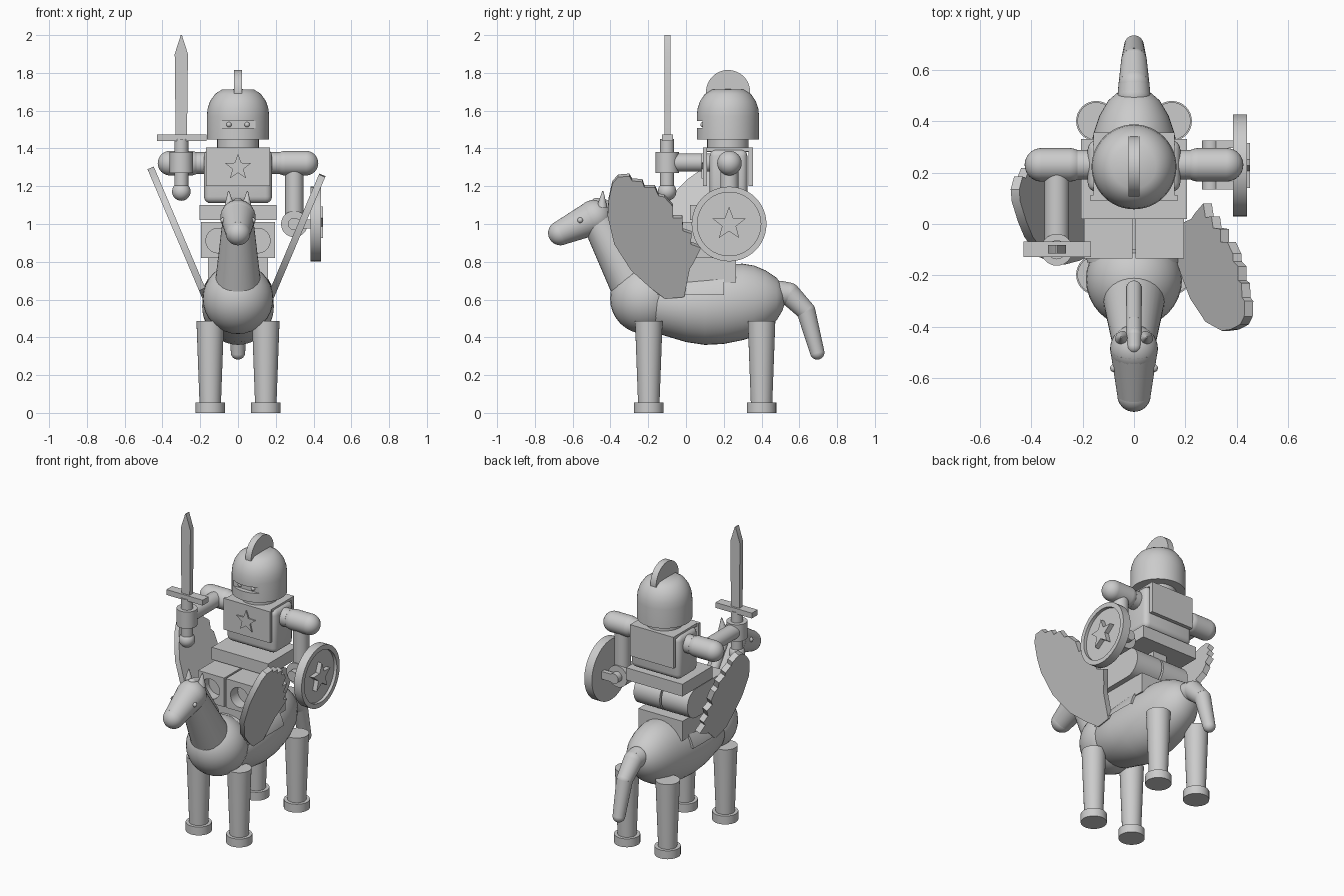
import bpy, bmesh
from math import sin, cos, pi, radians
from mathutils import Matrix, Vector

old = bpy.data.objects.get("Cube")
if old:
    bpy.data.objects.remove(old)

grey = bpy.data.materials.new("plain_grey")
grey.use_nodes = True
grey.diffuse_color = (0.6, 0.6, 0.6, 1)
grey.node_tree.nodes["Principled BSDF"].inputs["Base Color"].default_value = (0.6, 0.6, 0.6, 1)

X, Y, Z = Vector((1, 0, 0)), Vector((0, 1, 0)), Vector((0, 0, 1))


def smooth(obj):
    obj.data.shade_smooth()
    obj.data.set_sharp_from_angle(angle=radians(35))


def finish(name, bm):
    bmesh.ops.recalc_face_normals(bm, faces=bm.faces)
    me = bpy.data.meshes.new(name)
    bm.to_mesh(me)
    bm.free()
    me.materials.append(grey)
    obj = bpy.data.objects.new(name, me)
    bpy.context.collection.objects.link(obj)
    smooth(obj)
    return obj


def box(name, lo, hi, bevel=0):
    lo, hi = Vector(lo), Vector(hi)
    bm = bmesh.new()
    bmesh.ops.create_cube(bm, size=1, matrix=Matrix.Translation((lo + hi) / 2) @ Matrix.Diagonal((*(hi - lo), 1)))
    if bevel:
        bmesh.ops.bevel(bm, geom=bm.edges[:], offset=bevel, segments=4, profile=0.5, affect='EDGES')
    return finish(name, bm)


def add_cone(bm, a, b, r1, r2):
    a, b = Vector(a), Vector(b)
    m = Matrix.Translation((a + b) / 2) @ (b - a).to_track_quat('Z', 'Y').to_matrix().to_4x4()
    bmesh.ops.create_cone(bm, cap_ends=True, segments=32, radius1=r1, radius2=r2, depth=(b - a).length, matrix=m)


def cone(name, a, b, r1, r2=None):
    bm = bmesh.new()
    add_cone(bm, a, b, r1, r1 if r2 is None else r2)
    return finish(name, bm)


def ball(name, c, r):
    return tube(name, [(c, r)])


def tube(name, joints):
    """Chain of tapered rods with round joints."""
    bm = bmesh.new()
    for c, r in joints:
        bmesh.ops.create_uvsphere(bm, u_segments=32, v_segments=16, radius=r, matrix=Matrix.Translation(c))
    for (a, r1), (b, r2) in zip(joints, joints[1:]):
        add_cone(bm, a, b, r1, r2)
    return finish(name, bm)


def lathe(name, profile, origin, axis=Z):
    bm = bmesh.new()
    vs = [bm.verts.new((r, 0, h)) for r, h in profile]
    es = [bm.edges.new(p) for p in zip(vs, vs[1:])]
    bmesh.ops.spin(bm, geom=vs + es, cent=(0, 0, 0), axis=Z, angle=2 * pi, steps=48)
    bmesh.ops.remove_doubles(bm, verts=bm.verts, dist=0.0005)
    bm.transform(Matrix.Translation(origin) @ axis.to_track_quat('Z', 'Y').to_matrix().to_4x4())
    return finish(name, bm)


def prism(name, pts, thick, origin, u, v):
    """Flat outline in the u, v plane given a thickness."""
    n, o = u.cross(v) * (thick / 2), Vector(origin)
    bm = bmesh.new()
    rings = [[bm.verts.new(o + u * a + v * b + n * s) for a, b in pts] for s in (-1, 1)]
    for r in rings:
        bm.faces.new(r)
    for i in range(len(pts)):
        j = (i + 1) % len(pts)
        bm.faces.new((rings[0][i], rings[0][j], rings[1][j], rings[1][i]))
    return finish(name, bm)


def star(name, r, thick, origin, u):
    pts = [((r if i % 2 == 0 else r * 0.42) * sin(i * pi / 5), (r if i % 2 == 0 else r * 0.42) * cos(i * pi / 5))
           for i in range(10)]
    return prism(name, pts, thick, origin, u, Z)


def loft(name, sections, grow=0, floor=None):
    """Elliptical rings (y, bottom, top, half width) skinned along y."""
    bm, n, rings = bmesh.new(), 40, []
    for y, z0, z1, w in sections:
        c, h = (z0 + z1) / 2, (z1 - z0) / 2 + grow
        rings.append([bm.verts.new(((w + grow) * cos(2 * pi * i / n), y, c + h * sin(2 * pi * i / n)))
                      for i in range(n)])
    for a, b in zip(rings, rings[1:]):
        for i in range(n):
            bm.faces.new((a[i], a[(i + 1) % n], b[(i + 1) % n], b[i]))
    bm.faces.new(rings[0])
    bm.faces.new(rings[-1])
    if floor is not None:
        bmesh.ops.bisect_plane(bm, geom=bm.verts[:] + bm.edges[:] + bm.faces[:], plane_co=(0, 0, floor),
                               plane_no=Z, clear_inner=True)
    return finish(name, bm)


def cut(obj, cutter):
    mod = obj.modifiers.new("cut", 'BOOLEAN')
    mod.operation, mod.solver, mod.object = 'DIFFERENCE', 'EXACT', cutter
    bpy.context.view_layer.objects.active = obj
    bpy.ops.object.modifier_apply(modifier=mod.name)
    bpy.data.objects.remove(cutter)
    smooth(obj)


# Horse trunk, chest and saddle blanket
trunk = [(-0.28, 0.48, 0.68, 0.1), (-0.15, 0.42, 0.745, 0.175), (0, 0.375, 0.755, 0.19), (0.1, 0.36, 0.77, 0.19),
         (0.2, 0.365, 0.785, 0.185), (0.3, 0.385, 0.79, 0.17), (0.36, 0.405, 0.78, 0.155), (0.42, 0.44, 0.755, 0.135),
         (0.48, 0.49, 0.715, 0.1), (0.51, 0.54, 0.675, 0.065), (0.527, 0.59, 0.625, 0.02)]
loft("horse_trunk", trunk)
ball("horse_chest", (0, -0.215, 0.605), 0.187)
loft("saddle_blanket", trunk[1:5], 0.014, 0.625)
box("saddle_seat", (-0.16, -0.1, 0.69), (0.16, 0.265, 0.82))

# Horse neck, head, mane and tail
cone("horse_neck", (0, -0.27, 0.66), (0, -0.465, 1.01), 0.125, 0.083)
tube("horse_head", [((0, -0.665, 0.952), 0.065), ((0, -0.485, 1.035), 0.093)])
tube("horse_mane", [((0, -0.25, 0.84), 0.03), ((0, -0.385, 1.04), 0.03), ((0, -0.43, 1.1), 0.03),
                    ((0, -0.475, 1.11), 0.028)])
tube("horse_tail", [((0, 0.5, 0.635), 0.064), ((0, 0.545, 0.63), 0.06), ((0, 0.635, 0.54), 0.05),
                    ((0, 0.695, 0.32), 0.038)])
for s, side in ((1, "left"), (-1, "right")):
    cone(side + "_ear", (s * 0.045, -0.445, 1.09), (s * 0.05, -0.44, 1.175), 0.028, 0.003)
    ball(side + "_horse_eye", (s * 0.078, -0.56, 1.02), 0.015)
    for y, end in ((-0.197, "front"), (0.4, "hind")):
        cone(f"{side}_{end}_leg", (s * 0.147, y, 0.03), (s * 0.147, y, 0.487), 0.056, 0.073)
        cone(f"{side}_{end}_hoof", (s * 0.147, y, 0), (s * 0.147, y, 0.055), 0.078)

# Feathered wings, one swung forward and one swung back
feathers = [(-0.41, 1.13), (-0.39, 1.22), (-0.36, 1.255), (-0.3, 1.26), (-0.285, 1.235), (-0.23, 1.23), (-0.22, 1.2),
            (-0.165, 1.2), (-0.145, 1.155), (-0.115, 1.15), (-0.07, 1.1), (-0.07, 1.04), (-0.02, 1.04), (-0.015, 0.97),
            (0.03, 0.955), (0.025, 0.9), (0.08, 0.88), (0.04, 0.8), (0.02, 0.77), (-0.01, 0.62), (-0.11, 0.61),
            (-0.19, 0.67), (-0.29, 0.76), (-0.38, 0.9), (-0.415, 1.05)]
lean = radians(23)
for s, swing, side in ((1, 0, "left"), (-1, radians(40), "right")):
    pts = []
    for y, z in feathers:
        a, b = y + 0.05, (z - 0.65) / cos(lean)
        pts.append((a * cos(swing) + b * sin(swing), b * cos(swing) - a * sin(swing)))
    prism(side + "_wing", pts, 0.036, (s * 0.188, -0.05, 0.65), Y, Vector((s * sin(lean), 0, cos(lean))))

# Rider hips and seated legs with sockets in front
box("hip_plate", (-0.205, 0.02, 1.02), (0.205, 0.33, 1.1))
for s, side in ((1, "left"), (-1, "right")):
    xs = sorted((s * 0.006, s * 0.195))
    thigh = box(side + "_thigh", (xs[0], -0.135, 0.82), (xs[1], 0.17, 1.01))
    cut(thigh, cone("socket_cutter", (s * 0.105, -0.2, 0.912), (s * 0.105, -0.06, 0.912), 0.065))
    cone(side + "_hip_joint", (xs[0], 0.17, 0.915), (xs[1], 0.17, 0.915), 0.095)
box("hip_core", (-0.05, 0.1, 0.9), (0.05, 0.24, 1.03))

# Rider torso and breastplate
box("torso", (-0.18, 0.125, 1.11), (0.18, 0.325, 1.395), 0.035)
box("breastplate_front", (-0.17, 0.09, 1.2), (0.17, 0.112, 1.405))
box("breastplate_back", (-0.157, 0.332, 1.2), (0.157, 0.356, 1.405))
box("breastplate_collar", (-0.157, 0.1, 1.385), (0.157, 0.345, 1.405))
star("breastplate_star", 0.072, 0.012, (0, 0.087, 1.3), X)

# Helmeted head
cone("neck", (0, 0.222, 1.38), (0, 0.222, 1.46), 0.11)
helmet = lathe("helmet", [(0, 1.447), (0.165, 1.447), (0.165, 1.57), (0.161, 1.61), (0.148, 1.65), (0.122, 1.688),
                          (0.085, 1.712), (0, 1.714)], (0, 0.222, 0))
cut(helmet, box("visor_cutter", (-0.093, 0, 1.507), (0.093, 0.088, 1.546)))
prism("helmet_crest", [(0.117 * cos(i * pi / 24), 0.117 * sin(i * pi / 24)) for i in range(48)], 0.042,
      (0, 0.223, 1.698), Y, Z)
for s, side in ((1, "left"), (-1, "right")):
    ball(side + "_rider_eye", (s * 0.048, 0.09, 1.526), 0.014)

# Arms
for s, side in ((1, "left"), (-1, "right")):
    cone(side + "_shoulder", (s * 0.15, 0.23, 1.322), (s * 0.22, 0.23, 1.322), 0.058)
    tube(side + "_upper_arm", [((s * 0.25, 0.23, 1.322), 0.065), ((s * 0.36, 0.23, 1.322), 0.065)])
cone("right_forearm", (-0.3, 0.23, 1.325), (-0.3, -0.06, 1.325), 0.048)
cone("right_hand", (-0.3, -0.1, 1.27), (-0.3, -0.1, 1.38), 0.062)
cone("left_forearm", (0.298, 0.23, 1.32), (0.298, 0.23, 1.04), 0.048)
cone("left_hand", (0.298, 0.175, 1.0), (0.298, 0.285, 1.0), 0.07)

# Sword
ball("sword_pommel", (-0.3, -0.1, 1.172), 0.049)
cone("sword_grip", (-0.3, -0.1, 1.17), (-0.3, -0.1, 1.45), 0.037)
box("sword_guard", (-0.43, -0.128, 1.44), (-0.167, -0.068, 1.475))
prism("sword_blade", [(-0.03, 1.47), (0.03, 1.47), (0.035, 1.9), (0.003, 2), (-0.003, 2), (-0.035, 1.9)], 0.034,
      (-0.3, -0.098, 0), X, Z)

# Round shield with raised rim, star and handle
lathe("shield", [(0, 0), (0.198, 0), (0.198, 0.055), (0.168, 0.055), (0.168, 0.035), (0, 0.035)],
      (0.385, 0.228, 1.0), X)
star("shield_star", 0.092, 0.034, (0.433, 0.228, 1.0), Y)
cone("shield_handle", (0.298, 0.135, 1.0), (0.298, 0.325, 1.0), 0.033)
for y in (0.15, 0.31):
    box("handle_post", (0.29, y - 0.015, 0.975), (0.39, y + 0.015, 1.025))
